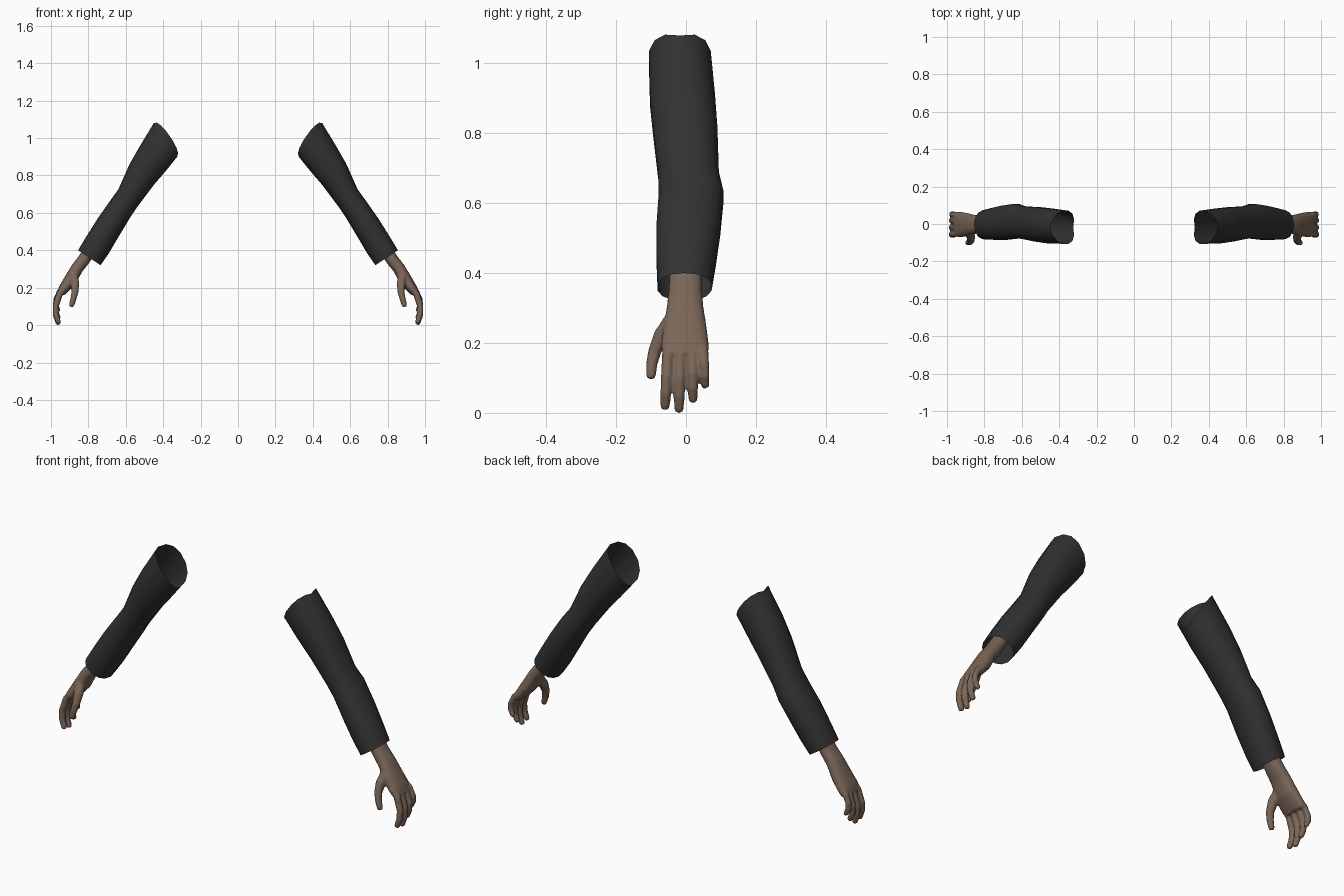
import bpy, bmesh, math
from mathutils import Vector

if "Cube" in bpy.data.objects:
    bpy.data.objects.remove(bpy.data.objects["Cube"])


def material(name, rgb):
    m = bpy.data.materials.new(name)
    m.diffuse_color = (*rgb, 1)
    m.use_nodes = True
    m.node_tree.nodes["Principled BSDF"].inputs["Base Color"].default_value = m.diffuse_color
    return m


CLOTH = material("charcoal cloth", (0.031, 0.031, 0.031))
SKIN = material("brown skin", (0.195, 0.132, 0.095))


def loft(bm, rings, caps):
    """Skin a list of point rings with quads."""
    loops = [[bm.verts.new(p) for p in r] for r in rings]
    n = len(loops[0])
    for a, b in zip(loops, loops[1:]):
        for i in range(n):
            j = (i + 1) % n
            bm.faces.new((a[i], a[j], b[j], b[i]))
    if caps:
        bm.faces.new(loops[0][::-1])
        bm.faces.new(loops[-1])


def section(xu, zu, xl, zl, y0, y1, n, bow=0.0, power=1.0):
    """Oval between an upper and a lower edge point, y0 to y1 deep."""
    mid = Vector(((xu + xl) / 2, (y0 + y1) / 2, (zu + zl) / 2))
    half = Vector(((xu - xl) / 2, 0, (zu - zl) / 2))
    out = []
    for i in range(n):
        a = 2 * math.pi * i / n
        c, s = math.cos(a), math.sin(a)
        c = math.copysign(abs(c) ** power, c)
        s = math.copysign(abs(s) ** power, s)
        out.append(mid + half * c + Vector((-bow * abs(s), s * (y1 - y0) / 2, bow * abs(s))))
    return out


def tube(bm, pts, n=12):
    """Closed round limb through (x, y, z, radius) points with a domed tip."""
    p = [Vector(q[:3]) for q in pts]
    rad = [q[3] for q in pts]
    d = (p[-1] - p[-2]).normalized()
    tip, r = p[-1], rad[-1]
    for k in (0.5, 0.85):
        p.append(tip + d * r * k)
        rad.append(r * math.sqrt(1 - k * k))
    rings = []
    for i, c in enumerate(p):
        t = (p[min(i + 1, len(p) - 1)] - p[max(i - 1, 0)]).normalized()
        u = Vector((0, 1, 0)).cross(t).normalized()
        v = t.cross(u)
        rings.append([c + (u * math.cos(2 * math.pi * k / n) + v * math.sin(2 * math.pi * k / n)) * rad[i]
                      for k in range(n)])
    loft(bm, rings, True)


def make(name, bm, mat):
    bmesh.ops.recalc_face_normals(bm, faces=bm.faces[:])
    me = bpy.data.meshes.new(name)
    bm.to_mesh(me)
    bm.free()
    me.materials.append(mat)
    ob = bpy.data.objects.new(name, me)
    bpy.context.collection.objects.link(ob)
    for f in me.polygons:
        f.use_smooth = True
    return ob


def mirror(ob):
    m = ob.modifiers.new("both sides", "MIRROR")
    m.use_axis[0] = True
    m.use_mirror_merge = False


# Sleeves: open tubes from shoulder to cuff, with an elbow bump at the back
SLEEVE = [
    (0.45, 1.08, 0.325, 0.90, -0.108, 0.073),
    (0.52, 0.965, 0.385, 0.825, -0.105, 0.085),
    (0.58, 0.86, 0.45, 0.75, -0.096, 0.092),
    (0.64, 0.725, 0.54, 0.63, -0.081, 0.096),
    (0.68, 0.67, 0.58, 0.57, -0.080, 0.110),
    (0.75, 0.57, 0.64, 0.47, -0.087, 0.100),
    (0.81, 0.475, 0.69, 0.385, -0.086, 0.087),
    (0.855, 0.40, 0.735, 0.32, -0.083, 0.075),
]
bm = bmesh.new()
loft(bm, [section(*s, 14, bow=0.022 if i == 0 else 0, power=0.9)
          for i, s in enumerate(SLEEVE)], False)
mirror(make("sleeves", bm, CLOTH))

# Hands: wrist and palm
PALM = [
    (0.80, 0.45, 0.745, 0.415, -0.045, 0.045),
    (0.852, 0.368, 0.795, 0.333, -0.050, 0.046),
    (0.888, 0.322, 0.833, 0.285, -0.055, 0.050),
    (0.927, 0.257, 0.868, 0.222, -0.066, 0.060),
    (0.957, 0.205, 0.905, 0.182, -0.072, 0.066),
    (0.970, 0.172, 0.928, 0.160, -0.068, 0.064),
]
bm = bmesh.new()
loft(bm, [section(*s, 16, power=0.85) for s in PALM], True)

# Fingers: y at knuckle, y at tip, height of tip, radius
for y0, y1, zt, r in ((-0.050, -0.060, 0.010, 0.0165), (-0.016, -0.020, 0.002, 0.0165),
                      (0.018, 0.020, 0.030, 0.016), (0.048, 0.055, 0.070, 0.0145)):
    pts = []
    for x, t, k in ((0.930, 0.0, 1.0), (0.955, 0.2, 1.05), (0.975, 0.55, 1.0),
                    (0.974, 0.8, 0.95), (0.962, 1.0, 0.85)):
        z = 0.20 + (zt + 0.011 - 0.20) * t
        pts.append((x, y0 + (y1 - y0) * t, z, r * k))
    tube(bm, pts)

# Thumb
tube(bm, [(0.880, -0.040, 0.265, 0.024), (0.872, -0.070, 0.220, 0.024),
          (0.872, -0.090, 0.175, 0.019), (0.880, -0.098, 0.140, 0.0165),
          (0.889, -0.100, 0.109, 0.0145)])
hands = make("hands", bm, SKIN)
rm = hands.modifiers.new("blend", "REMESH")
rm.mode = "VOXEL"
rm.voxel_size = 0.005
rm.use_smooth_shade = True
sm = hands.modifiers.new("soften", "SMOOTH")
sm.factor = 0.5
sm.iterations = 4
mirror(hands)
